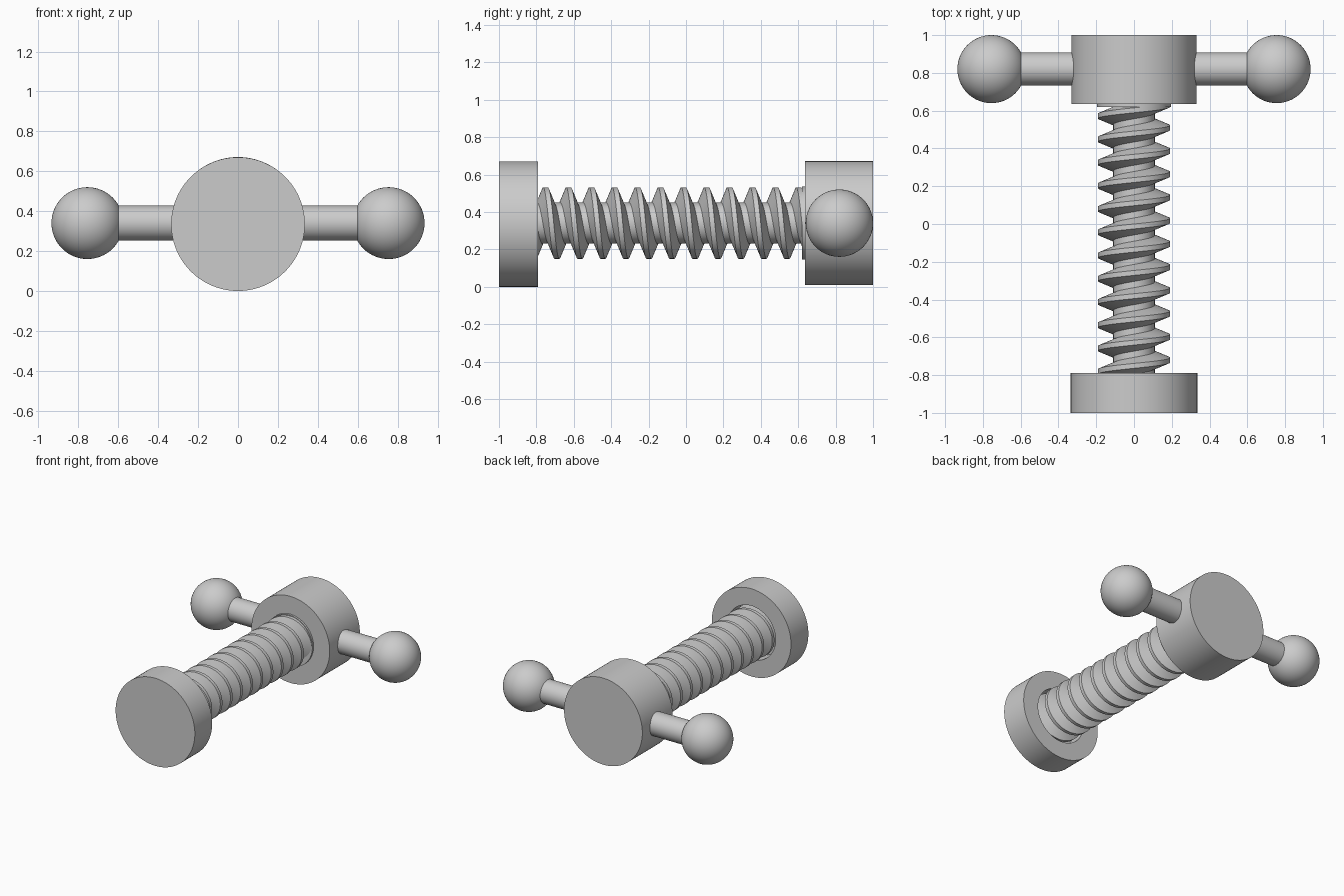
import bpy, bmesh, math
from mathutils import Matrix

cube = bpy.data.objects.get("Cube")
if cube:
    bpy.data.objects.remove(cube, do_unlink=True)

# One plain grey for every part
grey = bpy.data.materials.new("plain_grey")
grey.use_nodes = True
colour = (0.6, 0.6, 0.6, 1)
grey.diffuse_color = colour
grey.node_tree.nodes["Principled BSDF"].inputs["Base Color"].default_value = colour

AXIS_Z = 0.337
BAR_Y = 0.82


def finish(bm, name, location):
    bmesh.ops.remove_doubles(bm, verts=bm.verts, dist=0.0001)
    bmesh.ops.recalc_face_normals(bm, faces=bm.faces)
    mesh = bpy.data.meshes.new(name)
    bm.to_mesh(mesh)
    bm.free()
    mesh.materials.append(grey)
    obj = bpy.data.objects.new(name, mesh)
    bpy.context.collection.objects.link(obj)
    obj.location = location
    bpy.ops.object.select_all(action='DESELECT')
    obj.select_set(True)
    bpy.context.view_layer.objects.active = obj
    bpy.ops.object.shade_smooth_by_angle(angle=math.radians(30))
    return obj


def lathe(name, profile, location, along_x=False):
    """Revolve (radius, distance) points about the y axis, or the x axis."""
    bm = bmesh.new()
    verts = [bm.verts.new((r, d, 0)) for r, d in profile]
    edges = [bm.edges.new(pair) for pair in zip(verts, verts[1:])]
    bmesh.ops.spin(bm, geom=verts + edges, cent=(0, 0, 0), axis=(0, 1, 0),
                   angle=math.tau, steps=96, use_merge=True)
    if along_x:
        bm.transform(Matrix.Rotation(-math.pi / 2, 4, 'Z'))
    return finish(bm, name, location)


# Front pressure pad, with a round socket for the screw end
lathe("front_pad", [(0, -1), (0.335, -1), (0.335, -0.79), (0.205, -0.79),
                    (0.205, -0.9), (0, -0.9)], (0, 0, 0.335))

# Rear hub with a thin collar where the screw enters
lathe("rear_hub", [(0, 1), (0.331, 1), (0.331, 0.635), (0.195, 0.635),
                   (0.195, 0.62), (0, 0.62)], (0, 0, 0.34))

# Cross bar and its two end balls
lathe("handle_bar", [(0, -0.7), (0.088, -0.7), (0.088, 0.7), (0, 0.7)],
      (0, BAR_Y, 0.34), along_x=True)
for side, name in ((1, "left_ball"), (-1, "right_ball")):
    bm = bmesh.new()
    bmesh.ops.create_uvsphere(bm, u_segments=64, v_segments=32, radius=0.18)
    finish(bm, name, (side * 0.755, BAR_Y, 0.34))

# Threaded screw: one tooth profile swept along a helix
PITCH, STEPS = 0.123, 48
CREST, ROOT = 0.191, 0.11
tooth = [(ROOT, -PITCH / 2), (ROOT, -0.045), (CREST, -0.013),
         (CREST, 0.013), (ROOT, 0.045), (ROOT, PITCH / 2)]
bm = bmesh.new()
previous = None
for i in range(int(-1.5 * STEPS), int(12.5 * STEPS) + 1):
    a = math.tau * i / STEPS
    y = -0.751 + PITCH * i / STEPS
    row = [bm.verts.new((r * math.sin(a), y + d, r * math.cos(a))) for r, d in tooth]
    if previous:
        for k in range(len(tooth) - 1):
            bm.faces.new((previous[k], previous[k + 1], row[k + 1], row[k]))
    previous = row
finish(bm, "threaded_screw", (0, 0, AXIS_Z + 0.003))
